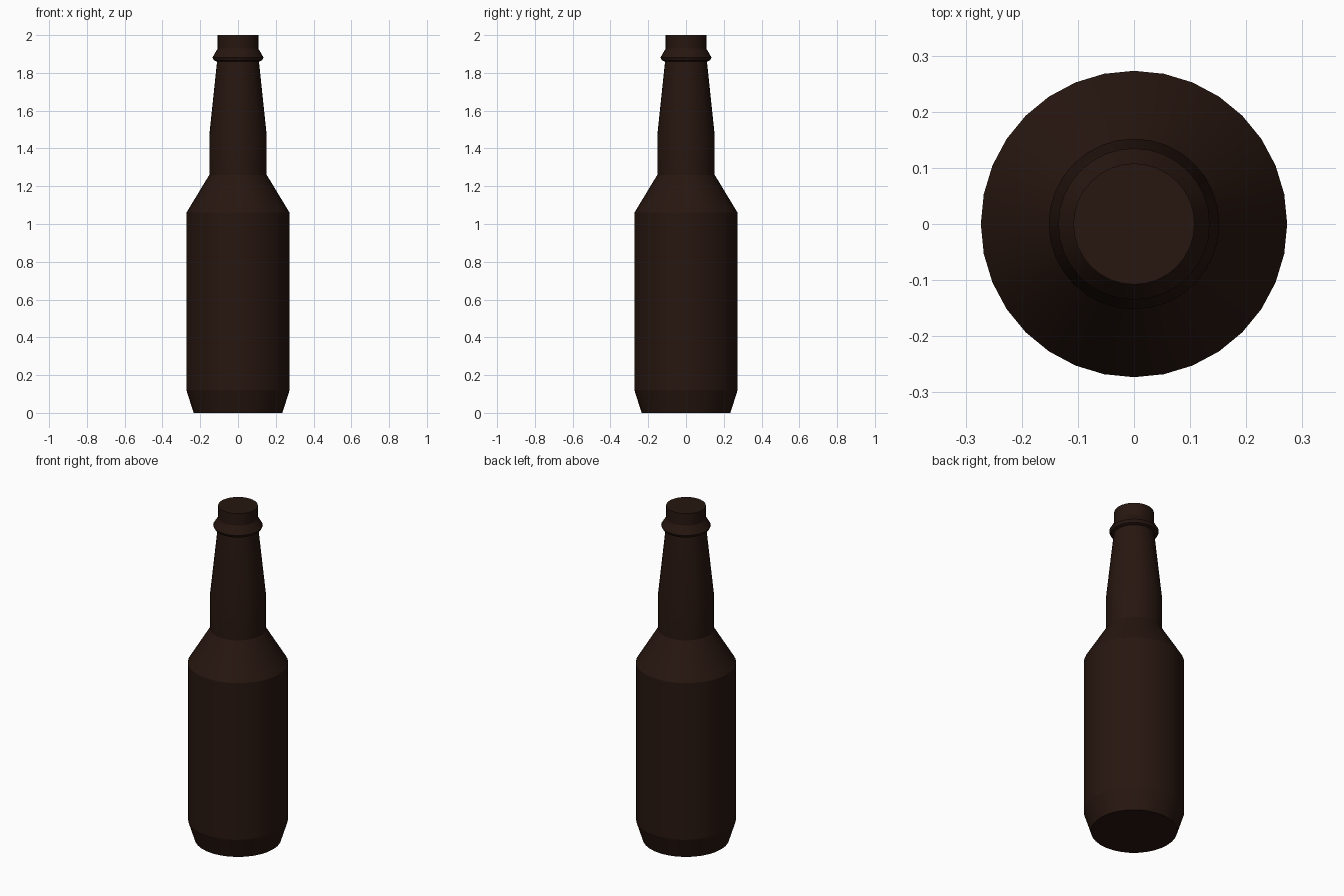
import bpy, bmesh
from math import cos, sin, tau, radians

if "Cube" in bpy.data.objects:
    bpy.data.objects.remove(bpy.data.objects["Cube"])

SIDES = 32

# Bottle outline as (radius, height), from base to mouth
PROFILE = [
    (0.235, 0.0), (0.273, 0.12),        # tapered foot
    (0.273, 1.06), (0.152, 1.26),       # body and shoulder
    (0.152, 1.47), (0.111, 1.86),       # neck
    (0.127, 1.866), (0.135, 1.882),     # underside of the lip
    (0.108, 1.928), (0.108, 2.0),       # lip slope and mouth
]

# Revolve the outline
bm = bmesh.new()
rings = [[bm.verts.new((r * cos(tau * i / SIDES), r * sin(tau * i / SIDES), z))
          for i in range(SIDES)] for r, z in PROFILE]
for low, high in zip(rings, rings[1:]):
    for i in range(SIDES):
        j = (i + 1) % SIDES
        bm.faces.new((low[i], low[j], high[j], high[i]))

# Flat base and closed mouth
bm.faces.new(rings[0][::-1])
bm.faces.new(rings[-1])

mesh = bpy.data.meshes.new("bottle")
bm.to_mesh(mesh)
bm.free()
bottle = bpy.data.objects.new("bottle", mesh)
bpy.context.collection.objects.link(bottle)

# Dark brown glass
glass = bpy.data.materials.new("brown_glass")
glass.diffuse_color = (0.02, 0.008, 0.005, 1)
glass.use_nodes = True
glass.node_tree.nodes["Principled BSDF"].inputs["Base Color"].default_value = glass.diffuse_color
mesh.materials.append(glass)

# Smooth sides with crisp profile breaks
bpy.context.view_layer.objects.active = bottle
bottle.select_set(True)
bpy.ops.object.shade_smooth_by_angle(angle=radians(15))
